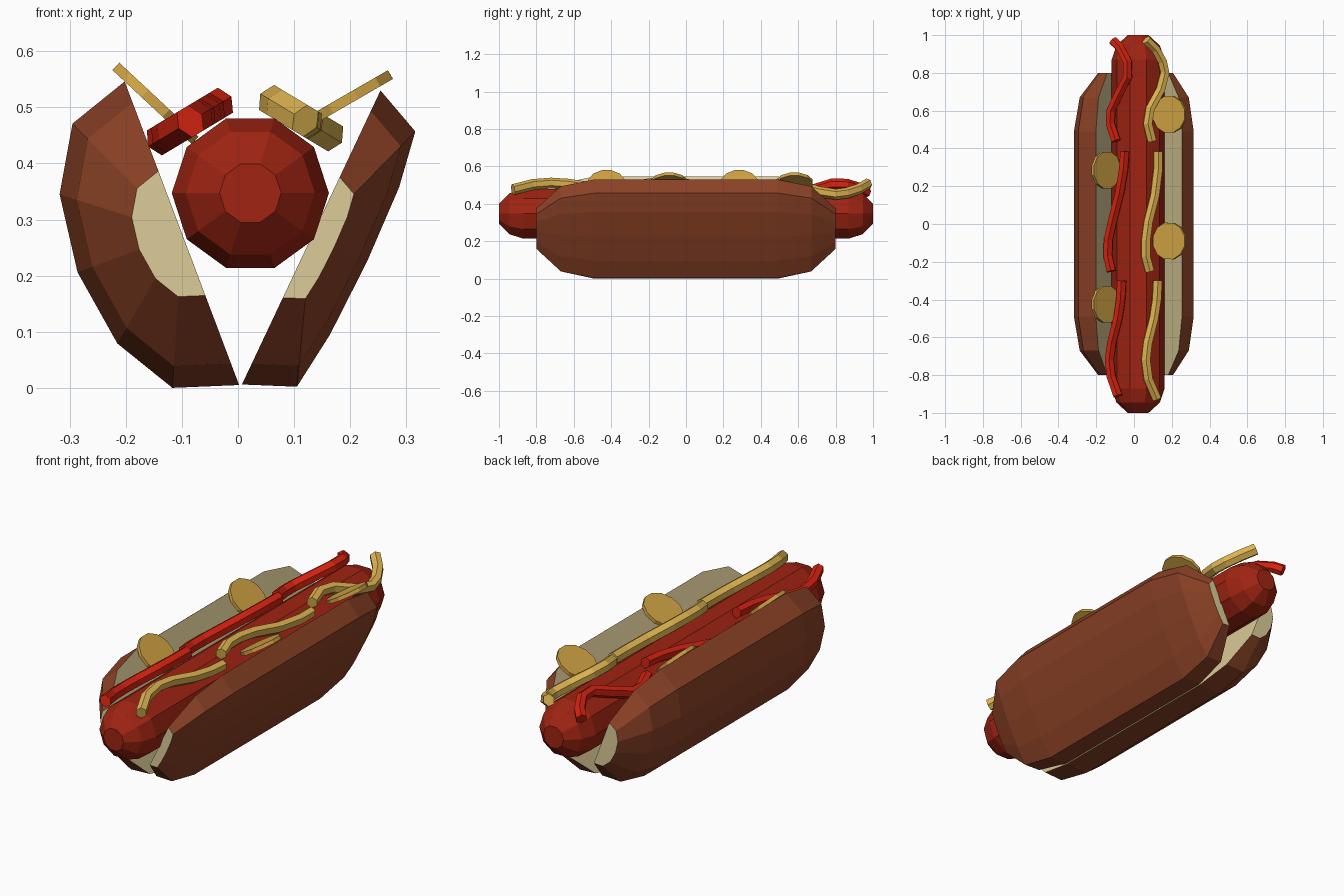
import bpy, bmesh, math
from mathutils import Vector, Matrix

if "Cube" in bpy.data.objects:
    bpy.data.objects.remove(bpy.data.objects["Cube"])


def material(name, rgb):
    lin = [((c / 255 + 0.055) / 1.055) ** 2.4 for c in rgb]
    m = bpy.data.materials.new(name)
    m.diffuse_color = (*lin, 1)
    m.use_nodes = True
    m.node_tree.nodes["Principled BSDF"].inputs["Base Color"].default_value = m.diffuse_color
    return m


CRUST = material("brown_crust", (140, 66, 38))
CRUMB = material("cream_crumb", (220, 204, 152))
SAUSAGE = material("sausage_red", (160, 36, 18))
KETCHUP = material("ketchup_red", (212, 34, 16))
MUSTARD = material("mustard_yellow", (222, 180, 80))
SLICE = material("slice_gold", (208, 163, 68))


def loft(name, rings, mats, rule=None):
    """Join rings of equal size into a capped, flat-shaded solid."""
    bm = bmesh.new()
    vr = [[bm.verts.new(p) for p in r] for r in rings]
    n = len(vr[0])
    for a, b in zip(vr, vr[1:]):
        for i in range(n):
            j = (i + 1) % n
            bm.faces.new((a[i], a[j], b[j], b[i]))
    bm.faces.new(vr[0])
    bm.faces.new(vr[-1])
    bmesh.ops.recalc_face_normals(bm, faces=bm.faces)
    if rule:
        for f in bm.faces:
            f.material_index = rule(f)
    me = bpy.data.meshes.new(name)
    bm.to_mesh(me)
    bm.free()
    for m in mats:
        me.materials.append(m)
    ob = bpy.data.objects.new(name, me)
    bpy.context.collection.objects.link(ob)
    return ob


# Bun halves: half-round profile, shrunk toward the middle of the cut face at the ends
def bun(name, profile):
    c = (Vector(profile[0]) + Vector(profile[-1])) / 2
    cut = Vector(profile[0]) - Vector(profile[-1])
    inward = Vector((cut.y, 0, -cut.x)).normalized()
    if inward.x * c.x > 0:
        inward = -inward
    rings = []
    for y, s in ((-0.8, .41), (-.67, .86), (-.49, 1), (.49, 1), (.67, .86), (.8, .41)):
        rings.append([(c.x + (x - c.x) * s, y, c.y + (z - c.y) * s) for x, z in profile])
    # cut face and end caps are crumb
    loft(name, rings, [CRUST, CRUMB],
         lambda f: int(f.normal.dot(inward) > .99 or abs(f.normal.y) > .99))


bun("bun_left", [(-.202, .546), (-.295, .471), (-.318, .345), (-.286, .206),
                 (-.215, .079), (-.117, 0), (.002, .005)])
bun("bun_right", [(.254, .53), (.316, .457), (.287, .357), (.23, .225),
                  (.164, .095), (.105, .002), (.007, .006)])

# Sausage: ten-sided with rounded ends
ends = ((1, .055), (.945, .115), (.87, .14))
stations = [(-y, r) for y, r in ends] + [(y, r) for y, r in reversed(ends)]
loft("sausage", [[(.022 + r * math.cos(k * math.pi / 5), y, .347 + r * math.sin(k * math.pi / 5))
                  for k in range(10)] for y, r in stations], [SAUSAGE])


# Sauce strands: six-sided tubes lying on the sloping upper sides of the sausage
def strand(name, path, side, mat):
    def place(x, y):
        z = .49 + .6 * (x + .06) if side < 0 else .497 - .6 * (x - .085)
        return Vector((x, y, z))
    pts = [place(*p) for p in path]
    up = Vector((side * .515, 0, .857))
    rings = []
    for i, p in enumerate(pts):
        t = (pts[min(i + 1, len(pts) - 1)] - pts[max(i - 1, 0)]).normalized()
        s = t.cross(up).normalized()
        rings.append([p + s * (.026 * math.cos(a)) + up * (.03 * math.sin(a))
                      for a in [k * math.pi / 3 for k in range(6)]])
    loft(name, rings, [mat])


ketchup = [
    [(-.11, .97), (-.075, .935), (-.035, .86), (-.033, .78), (-.08, .69),
     (-.122, .6), (-.125, .53), (-.095, .44)],
    [(-.048, .385), (-.055, .29), (-.075, .17), (-.11, .03), (-.135, -.08), (-.138, -.17), (-.12, -.25)],
    [(-.065, -.3), (-.07, -.4), (-.085, -.5), (-.118, -.63), (-.13, -.72), (-.12, -.81), (-.085, -.91)]]
mustard = [
    [(.065, .975), (.115, .925), (.15, .86), (.163, .8), (.14, .71),
     (.085, .61), (.072, .53), (.095, .44)],
    [(.127, .385), (.127, .29), (.11, .15), (.075, .01), (.062, -.09), (.062, -.17), (.083, -.25)],
    [(.125, -.3), (.12, -.4), (.105, -.5), (.072, -.63), (.062, -.72), (.075, -.82), (.12, -.925)]]
for i in range(3):
    strand(f"ketchup_{i + 1}", ketchup[i], -1, KETCHUP)
    strand(f"mustard_{i + 1}", mustard[i], 1, MUSTARD)


# Slices: thin tilted discs tucked between sausage and bun
def slice_disc(name, loc, tilt):
    m = Matrix.Translation(loc) @ Matrix.Rotation(tilt, 4, 'Y')
    rings = [[m @ Vector((.1 * math.cos(k * math.pi / 6 + .26), .1 * math.sin(k * math.pi / 6 + .26), h))
              for k in range(12)] for h in (-.009, .009)]
    loft(name, rings, [SLICE])


for i, y in enumerate((-.425, .285)):
    slice_disc(f"slice_left_{i + 1}", (-.147, y, .507), math.radians(43))
for i, y in enumerate((-.09, .58)):
    slice_disc(f"slice_right_{i + 1}", (.188, y, .51), math.radians(-30))
